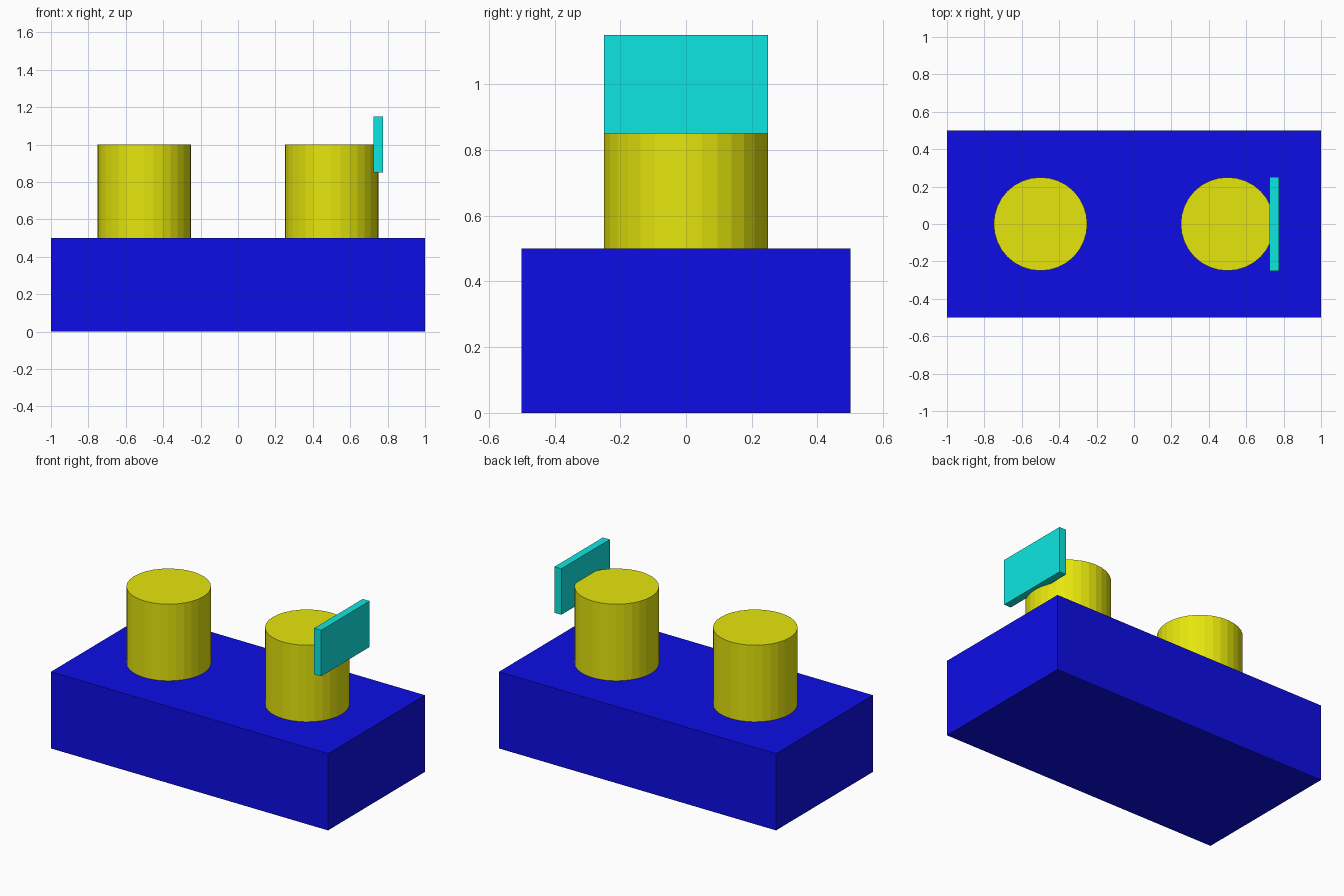
import bpy

if "Cube" in bpy.data.objects:
    bpy.data.objects.remove(bpy.data.objects["Cube"])


def material(name, rgb):
    m = bpy.data.materials.new(name)
    m.diffuse_color = (*rgb, 1.0)
    m.use_nodes = True
    m.node_tree.nodes["Principled BSDF"].inputs["Base Color"].default_value = m.diffuse_color
    return m


blue = material("blue", (0.004, 0.004, 0.79))
yellow = material("yellow", (0.79, 0.79, 0.004))
cyan = material("cyan", (0.004, 0.79, 0.75))


def finish(name, mat):
    ob = bpy.context.object
    ob.name = name
    ob.data.materials.append(mat)
    bpy.ops.object.transform_apply(location=False, rotation=False, scale=True)
    return ob


def box(name, size, center, mat):
    bpy.ops.mesh.primitive_cube_add(size=1, location=center)
    bpy.context.object.scale = size
    return finish(name, mat)


# Base block
box("base_block", (2.0, 1.0, 0.5), (0, 0, 0.25), blue)

# Two upright cylinders standing on the base
for side, x in (("left", -0.5), ("right", 0.5)):
    bpy.ops.mesh.primitive_cylinder_add(vertices=32, radius=0.25, depth=0.5,
                                        location=(x, 0, 0.75))
    finish(side + "_cylinder", yellow)

# Thin upright plate set into the right cylinder
box("side_plate", (0.05, 0.5, 0.3), (0.75, 0, 1.0), cyan)
